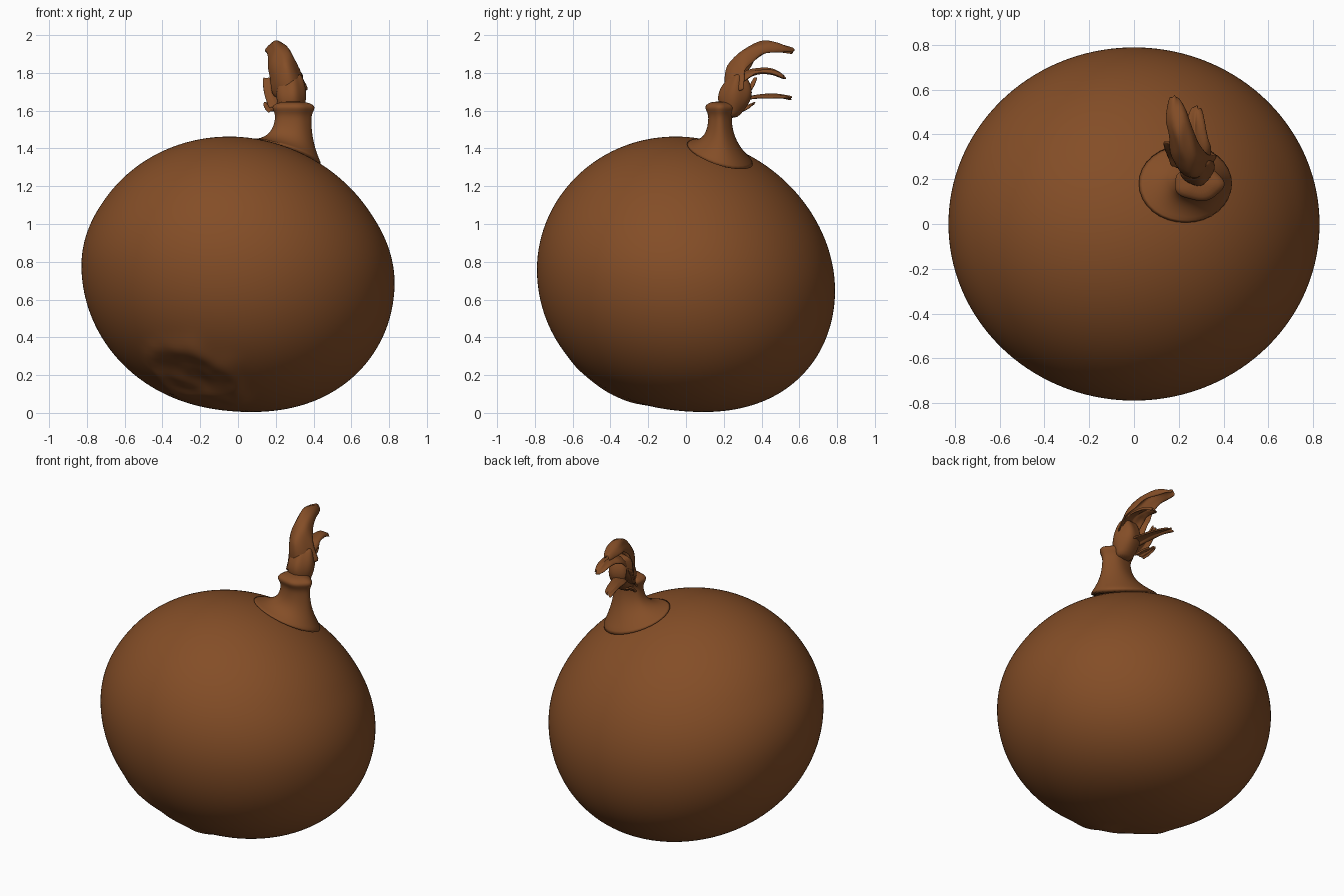
import bpy, bmesh, math, random
from mathutils import Vector, noise

random.seed(4)
if "Cube" in bpy.data.objects:
    bpy.data.objects.remove(bpy.data.objects["Cube"], do_unlink=True)

brown = bpy.data.materials.new("onion skin brown")
brown.use_nodes = True
colour = (0.23, 0.075, 0.02, 1)
brown.diffuse_color = colour
brown.node_tree.nodes["Principled BSDF"].inputs["Base Color"].default_value = colour


def finish(name, bm, thickness=0):
    """Turn a bmesh into a smooth brown object."""
    bmesh.ops.recalc_face_normals(bm, faces=bm.faces)
    mesh = bpy.data.meshes.new(name)
    bm.to_mesh(mesh)
    bm.free()
    mesh.materials.append(brown)
    obj = bpy.data.objects.new(name, mesh)
    bpy.context.collection.objects.link(obj)
    for poly in mesh.polygons:
        poly.use_smooth = True
    if thickness:
        solid = obj.modifiers.new("thickness", "SOLIDIFY")
        solid.thickness = thickness
        solid.offset = 0
    smooth = obj.modifiers.new("smooth", "SUBSURF")
    smooth.levels = smooth.render_levels = 1


def bridge(bm, rows, closed):
    """Join neighbouring rows of vertices with quads."""
    for low, high in zip(rows, rows[1:]):
        count = len(low)
        for i in range(count if closed else count - 1):
            j = (i + 1) % count
            bm.faces.new((low[i], low[j], high[j], high[i]))


def tube(name, shape, steps, sides, lobes, tilt=0):
    """Stack creased oval rings; shape(t) returns the centre and both radii.
    The lowest rings tilt down towards the back and left."""
    bm = bmesh.new()
    rows = []
    for k in range(steps + 1):
        t = k / steps
        centre, wide, deep = shape(t)
        row = []
        for i in range(sides):
            angle = math.tau * i / sides
            crease = 1 + lobes * t * math.cos(5 * angle + 4 * centre.z)
            offset = Vector((wide * math.cos(angle), deep * math.sin(angle), 0)) * crease
            offset.z = -tilt * (1 - t) ** 2 * (offset.x + offset.y)
            row.append(bm.verts.new(centre + offset))
        rows.append(row)
    bridge(bm, rows, True)
    bm.faces.new(rows[0])
    bm.faces.new(rows[-1])
    finish(name, bm)


def leaf(name, start, pitch, end_pitch, length, width, drift, curl, steps=9, across=8):
    """Dry curled sheet that bends from one pitch to another and narrows to a tip."""
    bm = bmesh.new()
    side = Vector((1, 0, 0))
    point = Vector(start)
    ragged = width / 4
    rows = []
    for k in range(steps + 1):
        t = k / steps
        angle = math.radians(pitch + (end_pitch - pitch) * t)
        along = Vector((0, math.cos(angle), math.sin(angle)))
        under = along.cross(side)
        half = width * (1 - 0.65 * t * t)
        row = []
        for i in range(across + 1):
            s = 2 * i / across - 1
            rough = noise.noise_vector(point * 9 + side * s * 2) * ragged
            tear = along * random.uniform(-ragged, ragged)
            row.append(bm.verts.new(point + side * s * half + under * curl * half * s * s
                                    + rough + tear))
        rows.append(row)
        point = point + (along * length + side * drift) / steps
    bridge(bm, rows, False)
    finish(name, bm, thickness=0.012)


# Bulb: an ellipsoid, fuller below, leaning down towards its back and left
bulb = bmesh.new()
bmesh.ops.create_uvsphere(bulb, u_segments=96, v_segments=48, radius=1)
for v in bulb.verts:
    height = v.co.z
    spread = math.hypot(v.co.x, v.co.y)
    full = spread ** -0.1 if height < 0 and spread > 0.01 else 1
    x, y = v.co.x * 0.83 * full, v.co.y * 0.79 * full
    upper = min(1, max(0, 2 * height))
    lean = 0.055 * x + 0.05 * upper * x * x + 0.07 * y + 0.05 * y * y
    v.co = (x, y, 0.735 + 0.725 * height - lean)

# Torn root scar pressed into the lower front
scar = Vector((-0.24, -0.42, 0.17))
outward = Vector((-0.4, -0.6, -0.7)).normalized()
reach = 0.34
for v in bulb.verts:
    d = (v.co - scar).length + 0.1 * noise.noise(v.co * 6)
    if d < reach and v.co.z > 0.03:
        rim = 0.015 * math.exp(-((d - 0.24) / 0.04) ** 2)
        dent = 0.03 * max(0, 1 - d / 0.23)
        wrinkle = 0.02 * noise.noise(v.co * 11) * (1 - d / reach)
        v.co += outward * (rim - dent + wrinkle)
finish("onion_bulb", bulb)


# Flared neck ending in a bulging collar
def neck_shape(t):
    flare = (1 - t) ** 4
    collar = 0.02 * math.exp(-((t - 0.9) / 0.1) ** 2)
    close = 0.6 if t == 1 else 1
    centre = Vector((0.29 - 0.07 * flare, 0.18, 1.36 + 0.29 * t))
    return centre, (0.095 + 0.14 * flare + collar) * close, (0.06 + 0.14 * flare + collar) * close


tube("neck", neck_shape, steps=14, sides=32, lobes=0.05, tilt=0.32)


# Creased dry stalk above the collar
def stalk_shape(t):
    swell = math.sin(math.pi * t)
    return Vector((0.28, 0.24 + 0.04 * t, 1.56 + 0.24 * t)), 0.05 + 0.03 * swell, 0.03 + 0.06 * swell


tube("dry_stalk", stalk_shape, steps=8, sides=20, lobes=0.12)

# Withered leaves
leaf("top_leaf", (0.28, 0.21, 1.68), pitch=95, end_pitch=-40, length=0.55,
     width=0.09, drift=-0.1, curl=1.1)
leaf("hanging_leaf", (0.28, 0.26, 1.75), pitch=50, end_pitch=-50, length=0.3,
     width=0.06, drift=0, curl=0.6)
leaf("back_leaf", (0.26, 0.28, 1.66), pitch=15, end_pitch=-15, length=0.28,
     width=0.05, drift=-0.08, curl=0.3)
leaf("side_shred", (0.2, 0.25, 1.62), pitch=40, end_pitch=70, length=0.2,
     width=0.04, drift=-0.05, curl=0.4)
leaf("small_shred", (0.2, 0.27, 1.6), pitch=20, end_pitch=30, length=0.1,
     width=0.04, drift=-0.05, curl=0.4)
